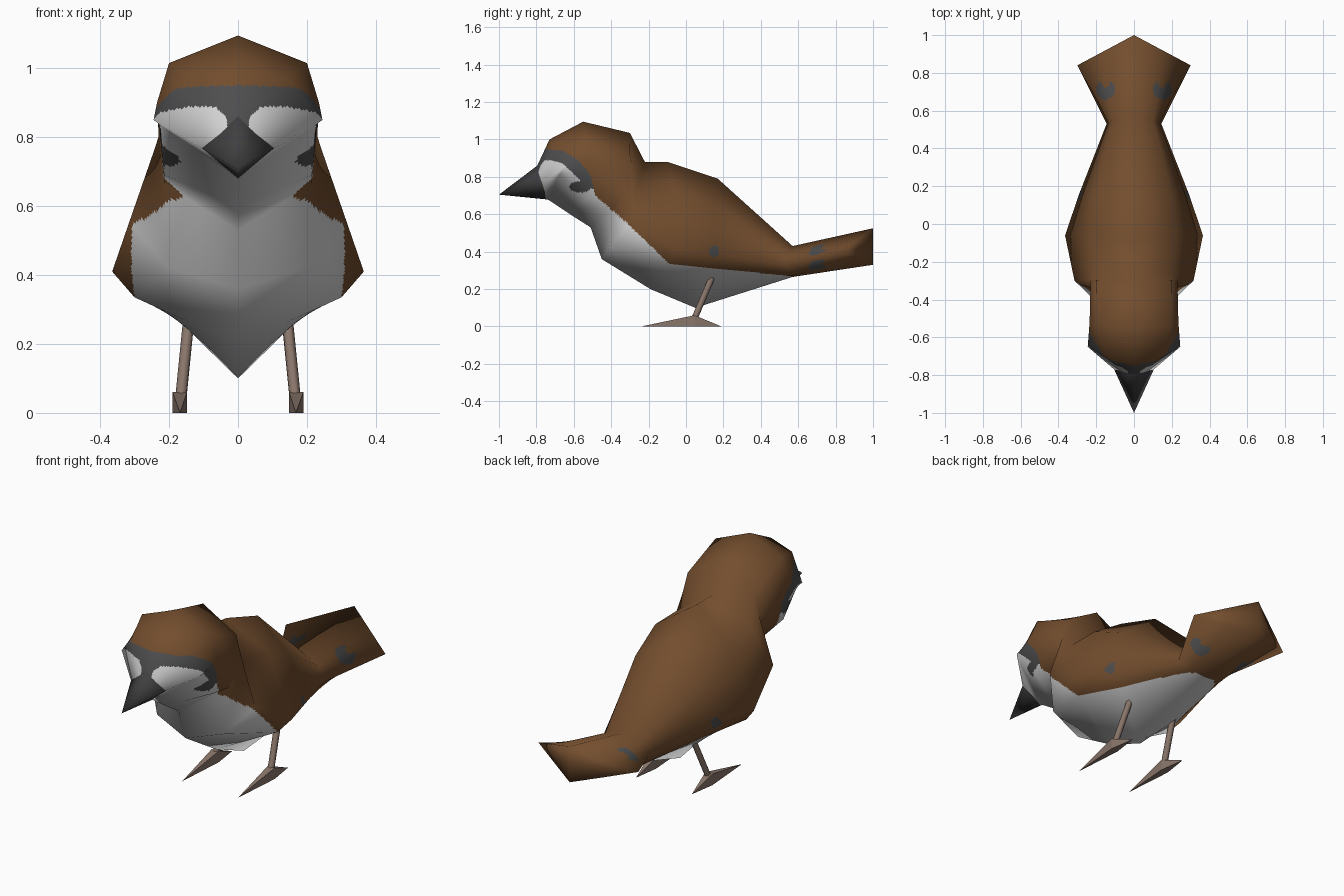
import bpy, bmesh
from mathutils import Vector

cube = bpy.data.objects.get("Cube")
if cube:
    bpy.data.objects.remove(cube)


def material(name, color):
    m = bpy.data.materials.new(name)
    m.use_nodes = True
    m.diffuse_color = (*color, 1)
    for node in m.node_tree.nodes:
        if node.type == 'BSDF_PRINCIPLED':
            node.inputs["Base Color"].default_value = (*color, 1)
            node.inputs["Roughness"].default_value = 0.9
    return m


BROWN = material("feather brown", (0.17, 0.075, 0.027))
GREY = material("mask grey", (0.075, 0.075, 0.078))
WHITE = material("belly white", (0.66, 0.66, 0.66))
BEAK = material("beak charcoal", (0.05, 0.05, 0.052))
LEG = material("leg tan", (0.25, 0.18, 0.145))


def finish(name, bm, mats):
    mesh = bpy.data.meshes.new(name)
    bm.to_mesh(mesh)
    bm.free()
    for m in mats:
        mesh.materials.append(m)
    obj = bpy.data.objects.new(name, mesh)
    bpy.context.collection.objects.link(obj)
    return obj


def loft(name, rings, mats, cuts=0, rule=None):
    """Skin half rings (top to bottom, mirrored in x), then refine for colour borders."""
    bm = bmesh.new()
    loops = []
    for half in rings:
        full = half + [(-x, y, z) for x, y, z in half[-2:0:-1]]
        loops.append([bm.verts.new(p) for p in full])
    for a, b in zip(loops, loops[1:]):
        n = len(a)
        for i in range(n):
            j = (i + 1) % n
            bm.faces.new((a[i], a[j], b[j], b[i]))
    bmesh.ops.remove_doubles(bm, verts=bm.verts[:], dist=0.0005)
    bm.normal_update()
    # keep the soft low-poly normals through the refinement
    layer = bm.verts.layers.float_vector.new("soft")
    for v in bm.verts:
        v[layer] = v.normal
    if cuts:
        bmesh.ops.subdivide_edges(bm, edges=bm.edges[:], cuts=cuts, use_grid_fill=True)
    bm.verts.index_update()
    normals = []
    for v in bm.verts:
        n = Vector(v[layer])
        normals.append(tuple(n.normalized() if n.length > 0.01 else v.normal))
    for f in bm.faces:
        f.smooth = True
        if rule:
            c = f.calc_center_median()
            f.material_index = rule(abs(c.x), c.y, c.z)
    bm.verts.layers.float_vector.remove(layer)
    obj = finish(name, bm, mats)
    obj.data.normals_split_custom_set_from_vertices(normals)
    return obj


def height_at(line, y):
    if y <= line[0][0]:
        return line[0][1]
    for (y0, z0), (y1, z1) in zip(line, line[1:]):
        if y <= y1:
            return z0 + (z1 - z0) * (y - y0) / (y1 - y0)
    return line[-1][1]


# Lower edges of the brown plumage and of the grey mask, as seen from the side
BROWN_EDGE = [(-.8, .955), (-.66, .94), (-.57, .885), (-.51, .81), (-.485, .7),
              (-.3, .54), (-.09, .335), (.57, .268), (.6, 0)]
MASK_EDGE = [(-.72, .888), (-.66, .872), (-.61, .825), (-.56, .775), (-.49, .73)]


def inside(u, v, cu, cv, ru, rv):
    return ((u - cu) / ru) ** 2 + ((v - cv) / rv) ** 2 < 1


def plumage(x, y, z):
    if z > height_at(BROWN_EDGE, y):
        tail_spot = inside(x, y, .15, .71, .05, .052) and not inside(x, y, .15, .76, .025, .035)
        wing_spot = x > .2 and inside(y, z, .15, .4, .03, .03)
        return 1 if tail_spot or wing_spot else 0
    if y < -.45 and z > .69:
        stripe = y < -.69 and z > .77 and x < .032 + max(0, z - .855)
        cheek_spot = x > .15 and inside(y, z, -.565, .747, .06, .03)
        if z > height_at(MASK_EDGE, y) or stripe or cheek_spot:
            return 1
    return 2


# Head, body and tail in one skin
beak_ring = [(0, -.795, .86), (.045, -.787, .815), (.105, -.77, .768), (.05, -.755, .722), (0, -.75, .68)]
tail_ring = [(0, 1, .525), (.15, .92, .465), (.3, .84, .405), (.15, .92, .367), (0, 1, .33)]
tail_tip = [(x, y, .43 - .083 * x) for x, y, z in tail_ring]
tail_tip[2] = tail_ring[2]
bird_rings = [
    beak_ring,
    [(0, -.73, 1), (.14, -.71, .97), (.245, -.65, .85), (.2, -.675, .817), (0, -.735, .677)],
    [(0, -.55, 1.095), (.2, -.54, 1.015), (.235, -.52, .9), (.215, -.53, .69), (0, -.62, .6)],
    [(0, -.3, 1.035), (.2, -.3, .92), (.23, -.3, .8), (.215, -.37, .665), (0, -.51, .53)],
    [(0, -.22, .88), (.2, -.26, .75), (.315, -.3, .555), (.2, -.41, .42), (0, -.45, .36)],
    [(0, -.1, .88), (.22, -.05, .73), (.365, -.06, .41), (.3, -.09, .335), (0, -.19, .2)],
    [(0, .17, .79), (.2, .15, .64), (.29, .16, .39), (.215, .15, .31), (0, .05, .1)],
    [(0, .57, .43), (.1, .55, .4), (.145, .53, .33), (.1, .57, .272), (0, .57, .265)],
    tail_ring,
    tail_tip,
]
loft("bird_body", bird_rings, [BROWN, GREY, WHITE], 23, plumage)

# Beak
loft("beak", [[(0, -1, .705)] * 5, beak_ring], [BEAK])

# Legs and feet
for side, s in (("left", 1), ("right", -1)):
    top, ankle = Vector((.14 * s, .155, .3)), Vector((.167 * s, .04, .03))
    axis = top - ankle
    bm = bmesh.new()
    bmesh.ops.create_cone(bm, cap_ends=True, segments=6, radius1=.017, radius2=.017, depth=axis.length)
    bmesh.ops.rotate(bm, verts=bm.verts[:], matrix=axis.to_track_quat('Z', 'Y').to_matrix())
    bmesh.ops.translate(bm, verts=bm.verts[:], vec=(top + ankle) / 2)
    for f in bm.faces:
        f.smooth = len(f.verts) == 4
    finish(side + "_leg", bm, [LEG])

    bm = bmesh.new()
    for y in (-.24, .19):
        bm.verts.new((.168 * s, y, 0))
    for x in (.148, .19):
        for z in (0, .06):
            bm.verts.new((x * s, .045, z))
    bmesh.ops.convex_hull(bm, input=bm.verts[:])
    bmesh.ops.recalc_face_normals(bm, faces=bm.faces[:])
    finish(side + "_foot", bm, [LEG])
